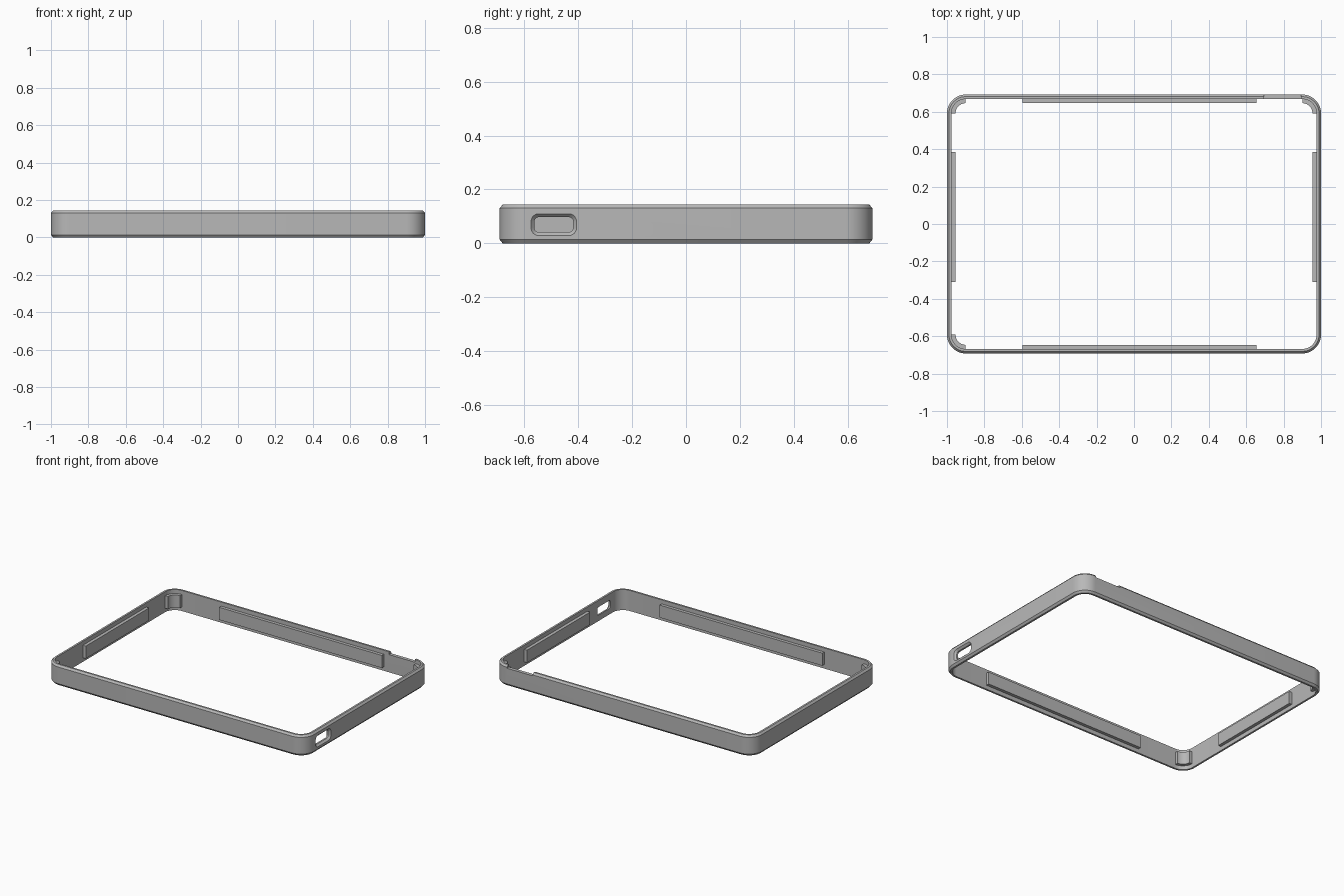
import bpy, bmesh, math
from mathutils import Vector

if "Cube" in bpy.data.objects:
    bpy.data.objects.remove(bpy.data.objects["Cube"], do_unlink=True)

HX, HY, H, R = 1.0, 0.692, 0.143, 0.1   # outer half sizes, height, corner radius
WALL, PAD, CH = 0.024, 0.022, 0.011     # wall, pad thickness and chamfer
PAD_Z0, PAD_Z1 = 0.028, 0.115

grey = bpy.data.materials.new("warm grey plastic")
grey.use_nodes = True
grey.diffuse_color = (0.48, 0.48, 0.48, 1)
grey.node_tree.nodes["Principled BSDF"].inputs["Base Color"].default_value = (0.48, 0.48, 0.48, 1)


def outline(hx, hy, r, seg=12):
    """Rounded rectangle, counter-clockwise."""
    pts = []
    for k, (sx, sy) in enumerate([(1, 1), (-1, 1), (-1, -1), (1, -1)]):
        for i in range(seg + 1):
            a = math.pi / 2 * (k + i / seg)
            pts.append((sx * (hx - r) + r * math.cos(a), sy * (hy - r) + r * math.sin(a)))
    return pts


def loft(name, loops, closed=False):
    """Skin a list of equal point loops; wrap round or cap the ends."""
    bm = bmesh.new()
    rings = [[bm.verts.new(p) for p in loop] for loop in loops]
    n = len(rings[0])
    pairs = list(zip(rings, rings[1:] + rings[:1])) if closed else list(zip(rings, rings[1:]))
    for a, b in pairs:
        for i in range(n):
            j = (i + 1) % n
            bm.faces.new((a[i], a[j], b[j], b[i]))
    if not closed:
        bm.faces.new(rings[0][::-1])
        bm.faces.new(rings[-1])
    bmesh.ops.recalc_face_normals(bm, faces=bm.faces)
    mesh = bpy.data.meshes.new(name)
    bm.to_mesh(mesh)
    bm.free()
    mesh.materials.append(grey)
    obj = bpy.data.objects.new(name, mesh)
    bpy.context.collection.objects.link(obj)
    return obj


def prism(name, pts, z0, z1):
    return loft(name, [[(x, y, z) for x, y in pts] for z in (z0, z1)])


def box(name, x0, x1, y0, y1, z0, z1):
    return prism(name, [(x0, y0), (x1, y0), (x1, y1), (x0, y1)], z0, z1)


# Frame wall: inset and height of each corner of its cross-section
section = [(CH, 0), (0, 0.014), (0, H - 0.013), (CH, H), (WALL, H), (WALL, 0)]
frame = loft("frame", [[(x, y, z) for x, y in outline(HX - d, HY - d, R - d)]
                       for d, z in section], closed=True)

# Notch in the top of the back wall
notch = box("notch_cutter", 0.695, 0.893, HY - 0.05, HY + 0.05, H - 0.02, H + 0.05)

# Flared port through the right wall
SLOT_Y, SLOT_Z = -0.491, 0.069
flare = []
for x, grow in [(HX + 0.01, 0.022), (HX - 0.013, 0), (HX - 0.06, 0)]:
    flare.append([(x, SLOT_Y + y, SLOT_Z + z)
                  for y, z in outline(0.072 + grow, 0.028 + grow, 0.016 + grow, 6)])
port = loft("port_cutter", flare)

for cutter in (notch, port):
    mod = frame.modifiers.new(cutter.name, "BOOLEAN")
    mod.operation = "DIFFERENCE"
    mod.solver = "EXACT"
    mod.object = cutter
    bpy.context.view_layer.objects.active = frame
    bpy.ops.object.modifier_apply(modifier=mod.name)
    bpy.data.objects.remove(cutter, do_unlink=True)

# Long pads on the inner walls, sunk slightly into the wall
for side, s in (("left", 1), ("right", -1)):
    xs = sorted((s * (HX - WALL + 0.004), s * (HX - WALL - PAD)))
    box(side + "_pad", *xs, -0.31, 0.385, PAD_Z0, PAD_Z1)
for side, s in (("back", 1), ("front", -1)):
    ys = sorted((s * (HY - WALL + 0.004), s * (HY - WALL - PAD)))
    box(side + "_pad", -0.597, 0.655, *ys, PAD_Z0, PAD_Z1)

# Curved pads in three of the corners
pads = [frame]
for name, sx, sy in (("back_left", 1, 1), ("back_right", -1, 1), ("front_right", -1, -1)):
    arc = [math.pi / 2 * i / 12 for i in range(13)]
    radii = [(R - WALL + 0.004, a) for a in arc] + [(R - WALL - PAD, a) for a in reversed(arc)]
    pts = [(sx * (HX - R + r * math.cos(a)), sy * (HY - R + r * math.sin(a))) for r, a in radii]
    pads.append(prism(name + "_corner_pad", pts, PAD_Z0, PAD_Z1))

# Smooth the curved parts but keep their edges crisp
bpy.ops.object.select_all(action="DESELECT")
for obj in pads:
    obj.select_set(True)
bpy.context.view_layer.objects.active = frame
bpy.ops.object.shade_smooth_by_angle(angle=math.radians(30))
